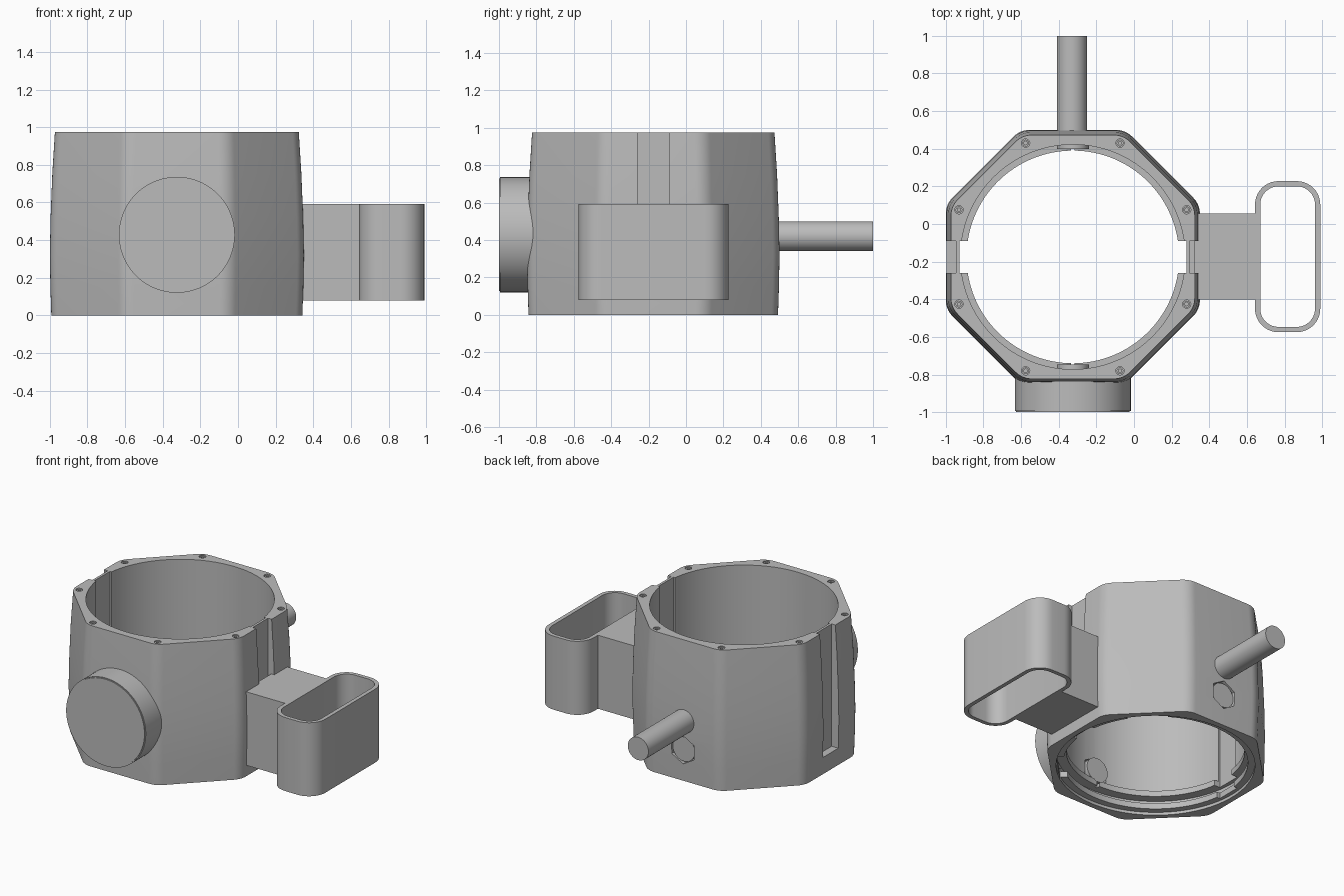
import bpy, bmesh, math
from mathutils import Vector, Matrix

if "Cube" in bpy.data.objects:
    bpy.data.objects.remove(bpy.data.objects["Cube"])

CX, CY = -0.325, -0.175
HEIGHT = 0.975

grey = bpy.data.materials.new("plain_grey")
grey.use_nodes = True
COLOUR = (0.5, 0.5, 0.5, 1)
grey.diffuse_color = COLOUR
grey.node_tree.nodes["Principled BSDF"].inputs["Base Color"].default_value = COLOUR


def finish(bm, name):
    bmesh.ops.recalc_face_normals(bm, faces=bm.faces)
    mesh = bpy.data.meshes.new(name)
    bm.to_mesh(mesh)
    bm.free()
    mesh.materials.append(grey)
    obj = bpy.data.objects.new(name, mesh)
    bpy.context.collection.objects.link(obj)
    return obj


def smooth(obj, angle=30):
    bpy.ops.object.select_all(action='DESELECT')
    obj.select_set(True)
    bpy.context.view_layer.objects.active = obj
    bpy.ops.object.shade_smooth_by_angle(angle=math.radians(angle))


def round_corners(points, radius, steps=8):
    """Outline with every corner replaced by a tangent arc."""
    out = []
    for i, p in enumerate(points):
        a = (points[i - 1] - p).normalized()
        b = (points[(i + 1) % len(points)] - p).normalized()
        half = a.angle(b) / 2
        centre = p + (a + b).normalized() * radius / math.sin(half)
        start = p + a * radius / math.tan(half) - centre
        end = p + b * radius / math.tan(half) - centre
        sweep = start.angle_signed(end)
        for k in range(steps + 1):
            out.append(centre + Matrix.Rotation(-sweep * k / steps, 2) @ start)
    return out


def loft(name, sections):
    """Solid skinned through (outline, z) sections."""
    bm = bmesh.new()
    rings = [[bm.verts.new((p.x, p.y, z)) for p in pts] for pts, z in sections]
    for low, high in zip(rings, rings[1:]):
        for i in range(len(low)):
            bm.faces.new((low[i - 1], low[i], high[i], high[i - 1]))
    bm.faces.new(rings[0][::-1])
    bm.faces.new(rings[-1])
    return finish(bm, name)


def box(name, low, high, matrix=Matrix()):
    low, high = Vector(low), Vector(high)
    bm = bmesh.new()
    bmesh.ops.create_cube(bm, size=1)
    for v in bm.verts:
        v.co = matrix @ ((low + high) / 2 + v.co * (high - low))
    return finish(bm, name)


def cylinder(name, centre, radius, depth, axis='Z', sides=48, bevel=0):
    bm = bmesh.new()
    bmesh.ops.create_cone(bm, cap_ends=True, segments=sides, radius1=radius,
                          radius2=radius, depth=depth)
    if bevel:
        rims = [e for e in bm.edges if abs(e.verts[0].co.z - e.verts[1].co.z) < 1e-5]
        bmesh.ops.bevel(bm, geom=rims, offset=bevel, segments=2, affect='EDGES')
    turn = Matrix.Rotation(math.pi / 2, 4, 'X') if axis == 'Y' else Matrix()
    bm.transform(Matrix.Translation(centre) @ turn)
    return finish(bm, name)


def cut(target, cutter):
    cutter.hide_render = True
    mod = target.modifiers.new("cut", 'BOOLEAN')
    mod.operation, mod.solver, mod.object = 'DIFFERENCE', 'EXACT', cutter
    bpy.context.view_layer.objects.active = target
    bpy.ops.object.modifier_apply(modifier=mod.name)
    bpy.data.objects.remove(cutter)


def circle(radius, sides=128):
    return [Vector((CX + radius * math.cos(math.tau * i / sides),
                    CY + radius * math.sin(math.tau * i / sides))) for i in range(sides)]


def octagon(apothem):
    r = apothem / math.cos(math.pi / 8)
    corners = [Vector((CX + r * math.cos(math.pi / 8 + i * math.pi / 4),
                       CY + r * math.sin(math.pi / 8 + i * math.pi / 4))) for i in range(8)]
    return round_corners(corners, 0.12)


# Octagonal housing with gently bowed walls
levels = ((0.667, 0), (0.672, 0.15), (0.675, 0.32), (0.671, 0.52), (0.662, 0.75), (0.648, HEIGHT))
body = loft("housing", [(octagon(a), z) for a, z in levels])

# Stepped bore: bottom lip, locking groove, ledge, main bore
bore = ((0.63, -0.1), (0.63, 0.02), (0.585, 0.02), (0.585, 0.06), (0.63, 0.06),
        (0.63, 0.1), (0.565, 0.1), (0.565, 0.14), (0.597, 0.14), (0.597, 1.2))
cut(body, loft("bore_cutter", [(circle(r), z) for r, z in bore]))

centre = Matrix.Translation((CX, CY, 0))
for k in range(4):
    # Gaps between the locking lugs
    turn = centre @ Matrix.Rotation(math.pi / 4 + k * math.pi / 2, 4, 'Z')
    cut(body, box("lug_gap", (0.4, -0.13, -0.1), (0.62, 0.13, 0.08), turn))

for k in range(2):
    # Inner and outer vertical slots on both sides
    side = centre @ Matrix.Rotation(k * math.pi, 4, 'Z')
    cut(body, box("inner_slot", (0.4, -0.085, -0.1), (0.603, 0.085, 1.2), side))
    cut(body, box("outer_slot", (0.62, -0.085, 0.12), (0.8, 0.085, 1.2), side))
    # Narrow ledge notch and hexagonal pocket on the front and back
    end = centre @ Matrix.Rotation(math.pi / 2 + k * math.pi, 4, 'Z')
    cut(body, box("ledge_notch", (0.4, -0.01, 0.08), (0.59, 0.01, 0.2), end))
    spot = end @ Vector((0.64, 0, 0.22))
    cut(body, cylinder("hex_pocket", spot, 0.1, 0.16, 'Y', 6))

screw_spots = [(CX + 0.655 * math.cos(math.pi / 8 + i * math.pi / 4),
                CY + 0.655 * math.sin(math.pi / 8 + i * math.pi / 4)) for i in range(8)]
for x, y in screw_spots:
    cut(body, cylinder("screw_hole", (x, y, HEIGHT), 0.022, 0.05, sides=20))
smooth(body)

# Socket screws sunk into the rim
for i, (x, y) in enumerate(screw_spots):
    screw = cylinder(f"rim_screw_{i + 1}", (x, y, HEIGHT - 0.018), 0.018, 0.025, sides=20)
    cut(screw, cylinder("socket", (x, y, HEIGHT), 0.01, 0.04, sides=6))
    smooth(screw)

# Round plugs seated in the hexagonal pockets
for name, sign in (("back_plug", 1), ("front_plug", -1)):
    smooth(cylinder(name, (CX, CY + sign * 0.618, 0.22), 0.085, 0.09, 'Y'))

# Front round cap and back pin
smooth(cylinder("front_cap", (CX, -0.9, 0.428), 0.308, 0.2, 'Y', 96, 0.006), 50)
smooth(cylinder("back_pin", (-0.33, 0.73, 0.42), 0.08, 0.54, 'Y'))

# Side bracket and the hollow loop handle
box("handle_bracket", (0.32, -0.4, 0.078), (0.66, 0.055, 0.592))


def rounded_rect(inset):
    x0, x1, y0, y1 = 0.643 + inset, 0.99 - inset, -0.575 + inset, 0.228 - inset
    corners = [Vector(c) for c in ((x0, y0), (x1, y0), (x1, y1), (x0, y1))]
    return round_corners(corners, 0.125 - inset, 10)


handle = loft("loop_handle", [(rounded_rect(0), 0.078), (rounded_rect(0), 0.592)])
cut(handle, loft("handle_hollow", [(rounded_rect(0.028), -0.1), (rounded_rect(0.028), 0.8)]))
smooth(handle)
